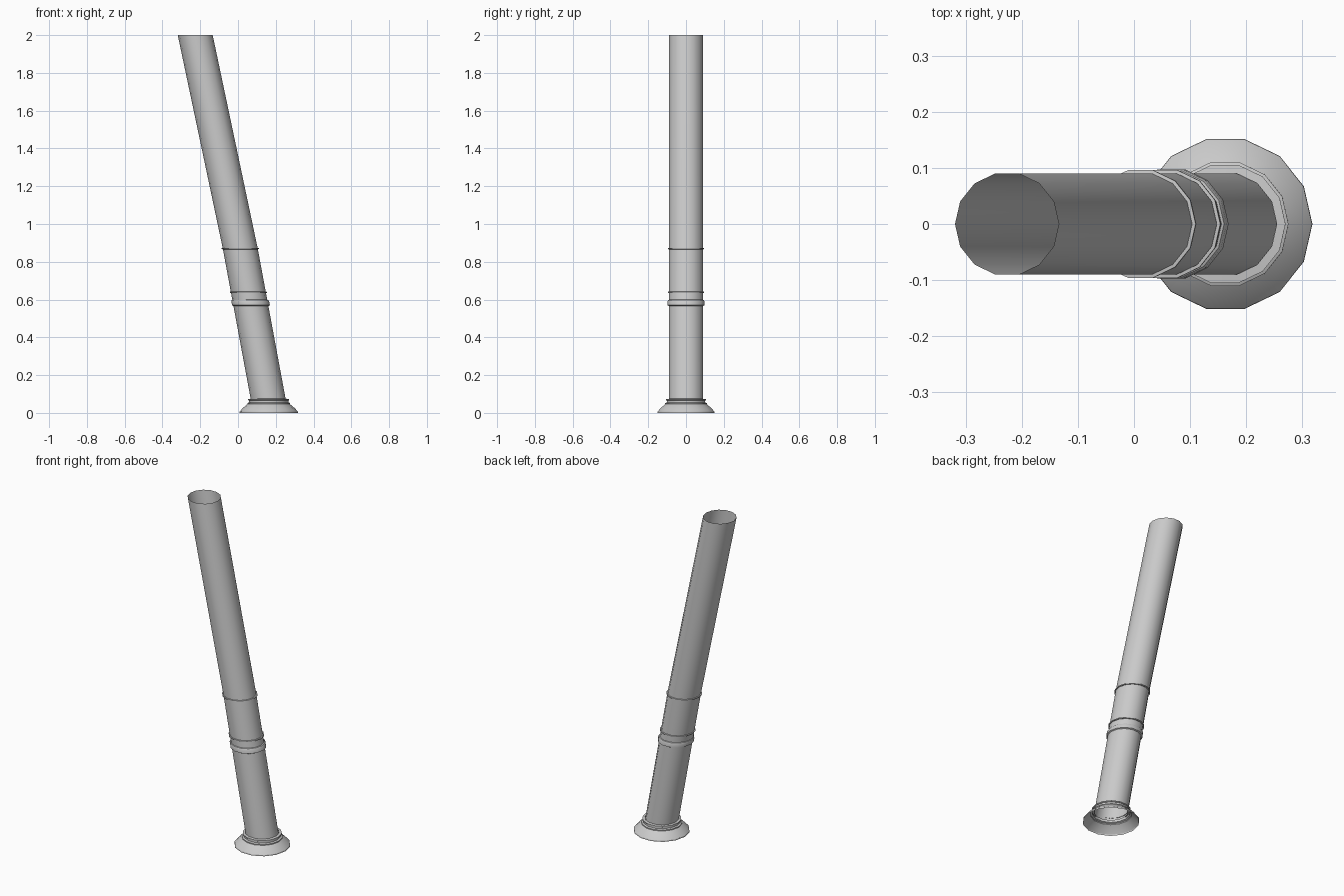
import bpy, bmesh, math

if "Cube" in bpy.data.objects:
    bpy.data.objects.remove(bpy.data.objects["Cube"])

SIDES = 14
# bend points of the leaning centre line: (z, x)
AXIS = [(0.0, 0.163), (0.075, 0.162), (0.87, 0.012), (2.0, -0.2265)]


def axis_x(z):
    for (z0, x0), (z1, x1) in zip(AXIS, AXIS[1:]):
        if z <= z1:
            return x0 + (x1 - x0) * (z - z0) / (z1 - z0)
    return AXIS[-1][1]


def sheared_lathe(name, profile):
    """Level rings of (radius, z) strung along the leaning centre line."""
    bm = bmesh.new()
    rings = []
    for r, z in profile:
        rings.append([bm.verts.new((axis_x(z) + r * math.cos(a), r * math.sin(a), z))
                      for a in (2 * math.pi * i / SIDES for i in range(SIDES))])
    for lo, hi in zip(rings, rings[1:]):
        for i in range(SIDES):
            j = (i + 1) % SIDES
            bm.faces.new((lo[i], lo[j], hi[j], hi[i]))
    mesh = bpy.data.meshes.new(name)
    bm.to_mesh(mesh)
    bm.free()
    ob = bpy.data.objects.new(name, mesh)
    bpy.context.collection.objects.link(ob)
    bpy.ops.object.select_all(action='DESELECT')
    ob.select_set(True)
    bpy.context.view_layer.objects.active = ob
    bpy.ops.object.shade_smooth_by_angle(angle=math.radians(30))
    return ob


R = 0.0925

# open-ended tube, slightly bent at the upper joint
sheared_lathe("pipe", [(R, 0.06), (R, 0.87), (R, 2.0)])

# flared foot, open underneath, with a stepped neck
sheared_lathe("base_flange", [(0.155, 0.0), (0.154, 0.007), (0.137, 0.026),
                              (0.113, 0.046), (0.113, 0.052), (0.104, 0.056),
                              (0.104, 0.065), (0.108, 0.067), (0.108, 0.073),
                              (R, 0.075)])

# coupling band and thin joint lips
sheared_lathe("coupling_band", [(R, 0.566), (0.1, 0.570), (0.1, 0.590),
                                (0.097, 0.597), (R, 0.599)])
for name, z in (("middle_lip", 0.638), ("upper_lip", 0.870)):
    sheared_lathe(name, [(R, z - 0.004), (0.0985, z - 0.003),
                         (0.0985, z + 0.003), (R, z + 0.004)])
